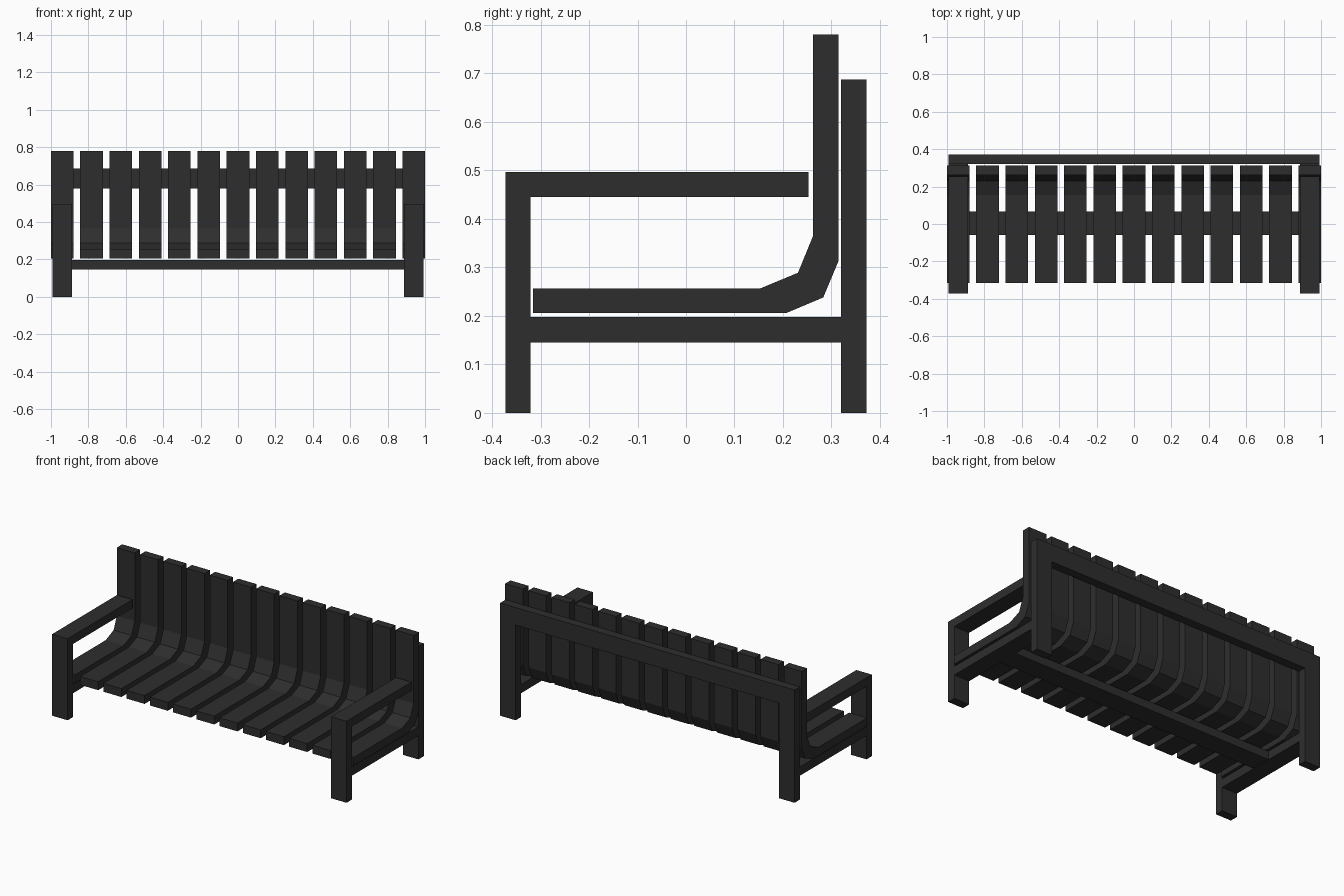
import bpy, bmesh

if "Cube" in bpy.data.objects:
    bpy.data.objects.remove(bpy.data.objects["Cube"])

mat = bpy.data.materials.new("dark charcoal")
mat.diffuse_color = (0.027, 0.027, 0.027, 1)
mat.use_nodes = True
mat.node_tree.nodes["Principled BSDF"].inputs["Base Color"].default_value = mat.diffuse_color


def extrude_profile(name, profile, x0, x1):
    """Solid made from a (y, z) outline stretched from x0 to x1."""
    bm = bmesh.new()
    face = bm.faces.new([bm.verts.new((x0, y, z)) for y, z in profile])
    ext = bmesh.ops.extrude_face_region(bm, geom=[face], use_keep_orig=True)
    verts = [g for g in ext["geom"] if isinstance(g, bmesh.types.BMVert)]
    bmesh.ops.translate(bm, verts=verts, vec=(x1 - x0, 0, 0))
    bmesh.ops.recalc_face_normals(bm, faces=bm.faces)
    mesh = bpy.data.meshes.new(name)
    bm.to_mesh(mesh)
    bm.free()
    mesh.materials.append(mat)
    obj = bpy.data.objects.new(name, mesh)
    bpy.context.collection.objects.link(obj)
    return obj


def rect(y0, y1, z0, z1):
    return [(y0, z0), (y1, z0), (y1, z1), (y0, z1)]


# Bent slats forming seat and backrest
slat = [(-0.315, 0.206), (0.207, 0.206), (0.283, 0.238), (0.314, 0.312),
        (0.314, 0.78), (0.262, 0.78), (0.262, 0.365), (0.231, 0.289),
        (0.154, 0.257), (-0.315, 0.257)]
WIDTH, COUNT = 0.121, 13
for i in range(COUNT):
    x = -1 + i * (2 - WIDTH) / (COUNT - 1)
    extrude_profile(f"slat_{i + 1}", slat, x, x + WIDTH)

# Side frames: front leg, armrest, lower rail and back leg in one outline
side = [(-0.372, 0), (-0.321, 0), (-0.321, 0.145), (0.32, 0.145), (0.32, 0),
        (0.372, 0), (0.372, 0.687), (0.32, 0.687), (0.32, 0.198),
        (-0.321, 0.198), (-0.321, 0.445), (0.253, 0.445), (0.253, 0.497),
        (-0.372, 0.497)]
IN, OUT = 0.888, 0.992
extrude_profile("left_side_frame", side, -OUT, -IN)
extrude_profile("right_side_frame", side, IN, OUT)

# Long rails joining the side frames
extrude_profile("back_rail", rect(0.32, 0.372, 0.58, 0.687), -IN, IN)
extrude_profile("seat_rail", rect(-0.06, 0.066, 0.147, 0.198), -IN, IN)
